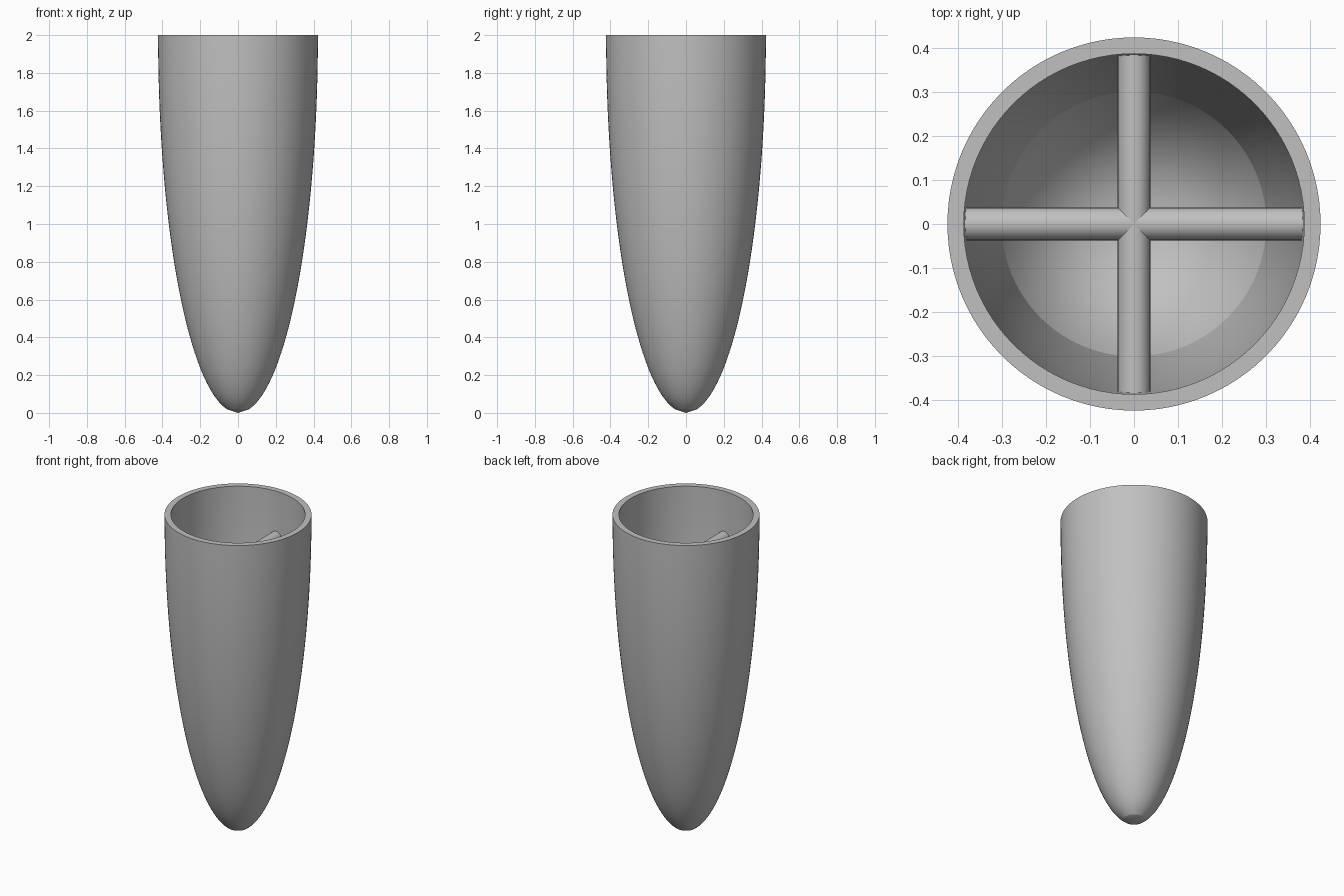
import bpy, bmesh, math

cube = bpy.data.objects.get("Cube")
if cube:
    bpy.data.objects.remove(cube, do_unlink=True)

HEIGHT = 2.0
OUTER_R, INNER_R = 0.423, 0.386
FLOOR_R, FLOOR_Z = 0.30, 0.15      # conical cavity floor
SEGMENTS = 96

grey = bpy.data.materials.new("plain grey")
colour = (0.53, 0.53, 0.53, 1.0)
grey.diffuse_color = colour
grey.use_nodes = True
grey.node_tree.nodes["Principled BSDF"].inputs["Base Color"].default_value = colour


def finish(obj, angle):
    obj.data.materials.append(grey)
    bpy.ops.object.select_all(action='DESELECT')
    obj.select_set(True)
    bpy.context.view_layer.objects.active = obj
    bpy.ops.object.shade_smooth_by_angle(angle=math.radians(angle))


def ellipse_r(radius, z):
    return radius * math.sqrt(max(0.0, 1 - (1 - z / HEIGHT) ** 2))


# Shell: elliptical outside, rim, elliptical inside wall, conical floor
steps = 100
outer = [(ellipse_r(OUTER_R, HEIGHT * i / steps), HEIGHT * i / steps)
         for i in range(steps + 1)]
crease_z = HEIGHT * (1 - math.sqrt(1 - (FLOOR_R / INNER_R) ** 2))
inner = []
for i in range(41):
    z = HEIGHT + (crease_z - HEIGHT) * i / 40
    inner.append((ellipse_r(INNER_R, z), z))
profile = outer + inner + [(0.0, FLOOR_Z)]

bm = bmesh.new()
points = [bm.verts.new((r, 0, z)) for r, z in profile]
edges = [bm.edges.new(pair) for pair in zip(points, points[1:])]
bmesh.ops.spin(bm, geom=points + edges, cent=(0, 0, 0), axis=(0, 0, 1),
               angle=2 * math.pi, steps=SEGMENTS, use_duplicate=False)
bmesh.ops.remove_doubles(bm, verts=bm.verts[:], dist=0.0001)
bmesh.ops.recalc_face_normals(bm, faces=bm.faces[:])
mesh = bpy.data.meshes.new("nose_cone_shell")
bm.to_mesh(mesh)
bm.free()
shell = bpy.data.objects.new("nose_cone_shell", mesh)
bpy.context.collection.objects.link(shell)
finish(shell, 15)

# Crossed round bars that run into the wall below the rim
for name, rotation in (("cross_bar_side", (0, math.pi / 2, 0)),
                       ("cross_bar_front", (math.pi / 2, 0, 0))):
    bpy.ops.mesh.primitive_cylinder_add(vertices=48, radius=0.037, depth=0.778,
                                        location=(0, 0, 1.71), rotation=rotation)
    bar = bpy.context.object
    bar.name = name
    finish(bar, 30)
